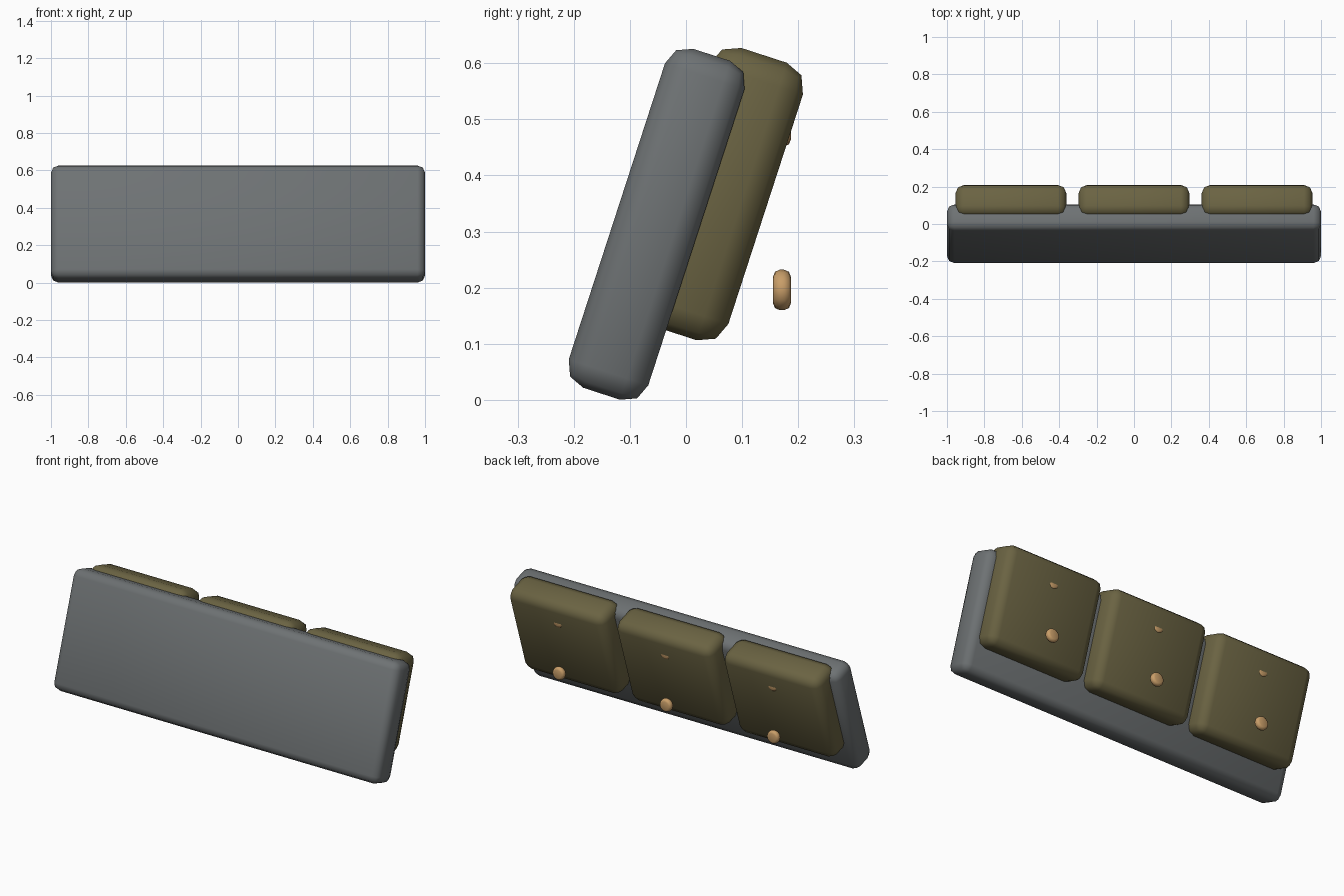
import bpy, math

if "Cube" in bpy.data.objects:
    bpy.data.objects.remove(bpy.data.objects["Cube"])

TILT = math.radians(18)
S, C = math.sin(TILT), math.cos(TILT)


def material(name, color):
    m = bpy.data.materials.new(name)
    m.diffuse_color = (*color, 1)
    m.use_nodes = True
    m.node_tree.nodes["Principled BSDF"].inputs["Base Color"].default_value = m.diffuse_color
    return m


def finish(ob, name, mat, bevel):
    ob.name = name
    ob.data.materials.append(mat)
    mod = ob.modifiers.new("bevel", 'BEVEL')
    mod.width = bevel
    mod.segments = 2
    mod.limit_method = 'ANGLE'
    mod.angle_limit = math.radians(50)
    bpy.ops.object.modifier_apply(modifier=mod.name)
    bpy.ops.object.shade_smooth_by_angle(angle=math.radians(50))


def tilted_box(name, mat, x, y_range, z_range, width, bevel):
    """Rounded box, with ranges measured in the leaning frame."""
    n, d = sum(y_range) / 2, sum(z_range) / 2
    bpy.ops.mesh.primitive_cube_add(size=1)
    ob = bpy.context.object
    ob.scale = (width, y_range[1] - y_range[0], z_range[1] - z_range[0])
    bpy.ops.object.transform_apply(location=False, rotation=False, scale=True)
    finish(ob, name, mat, bevel)
    ob.rotation_euler = (-TILT, 0, 0)
    ob.location = (x, d * S + n * C, d * C - n * S)


def button(name, mat, x, z):
    bpy.ops.mesh.primitive_cylinder_add(vertices=12, radius=0.036, depth=0.032)
    ob = bpy.context.object
    finish(ob, name, mat, 0.012)
    ob.rotation_euler = (math.pi / 2, 0, 0)
    ob.location = (x, 0.171, z)


grey = material("slate grey", (0.155, 0.168, 0.173))
olive = material("olive cloth", (0.145, 0.125, 0.055))
brass = material("brass", (0.58, 0.34, 0.14))

# Leaning back panel
tilted_box("back_panel", grey, 0, (-0.221, -0.072), (-0.036, 0.599), 2.0, 0.04)

# Three pouches, each with a lower and an almost buried upper button
for i, x in enumerate((-0.658, 0, 0.658)):
    tilted_box(f"pouch_{i}", olive, x, (-0.145, 0.030), (0.107, 0.627), 0.592, 0.045)
    button(f"lower_button_{i}", brass, x, 0.196)
    button(f"upper_button_{i}", brass, x, 0.488)
